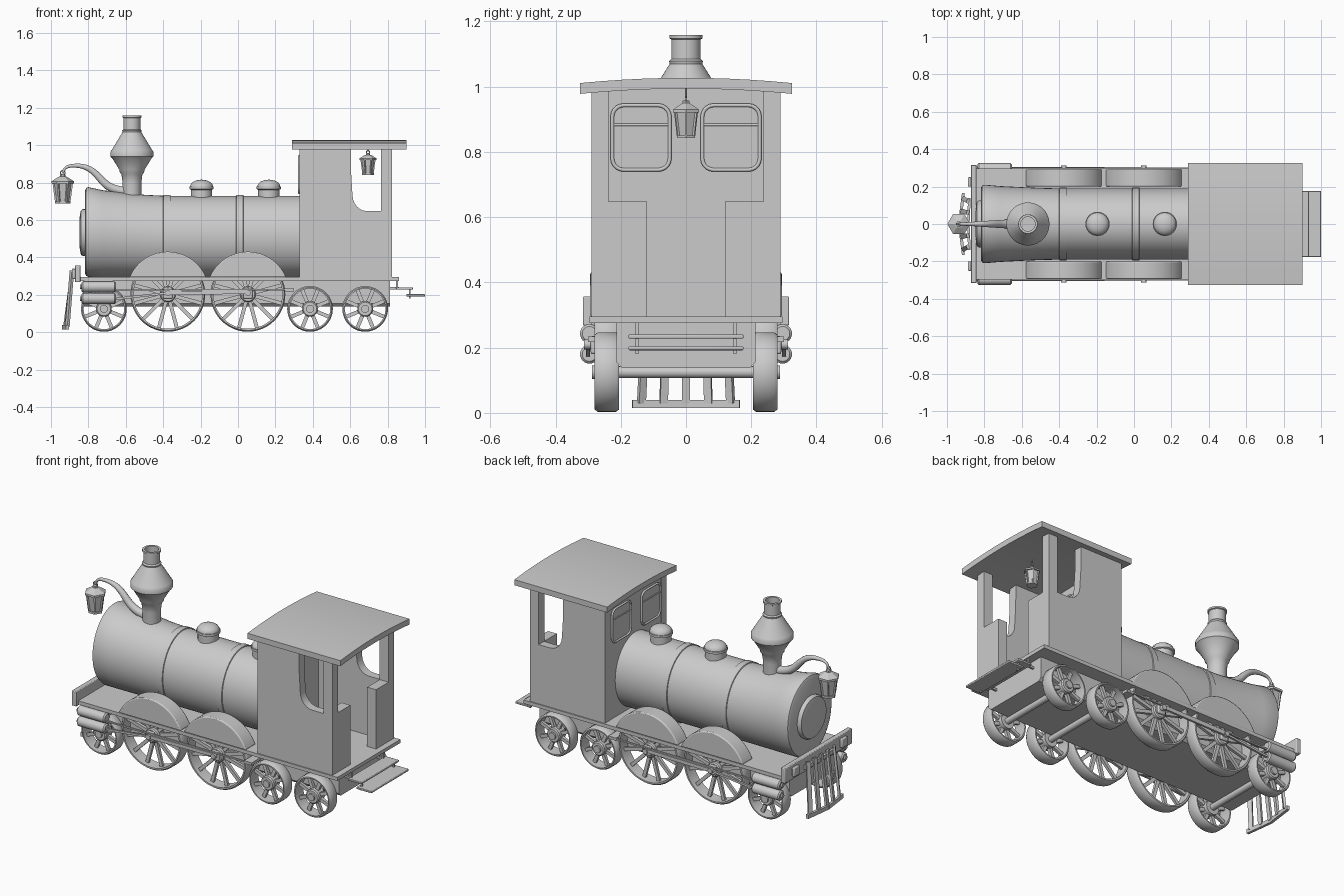
import bpy, bmesh
from math import cos, sin, pi, radians
from mathutils import Vector

if "Cube" in bpy.data.objects:
    bpy.data.objects.remove(bpy.data.objects["Cube"])


def finish(name, bm, mirror=False, bevel=0, smooth=True):
    bmesh.ops.remove_doubles(bm, verts=bm.verts, dist=1e-5)
    bmesh.ops.recalc_face_normals(bm, faces=bm.faces)
    me = bpy.data.meshes.new(name)
    bm.to_mesh(me)
    bm.free()
    if smooth:
        me.shade_smooth()
        me.set_sharp_from_angle(angle=radians(35))
    ob = bpy.data.objects.new(name, me)
    bpy.context.collection.objects.link(ob)
    if bevel:
        m = ob.modifiers.new("bevel", 'BEVEL')
        m.width, m.segments = bevel, 2
    if mirror:
        add_mirror(ob)
    return ob


def add_mirror(ob):
    m = ob.modifiers.new("mirror", 'MIRROR')
    m.use_axis = (False, True, False)


def loft(bm, rings, closed=False):
    vs = [[bm.verts.new(p) for p in r] for r in rings]
    n, pairs = len(vs[0]), list(zip(vs, vs[1:]))
    if closed:
        pairs.append((vs[-1], vs[0]))
    else:
        bm.faces.new(vs[0])
        bm.faces.new(vs[-1])
    for a, b in pairs:
        for i in range(n):
            j = (i + 1) % n
            bm.faces.new((a[i], a[j], b[j], b[i]))


def spin(bm, prof, c, axis='z', n=32, closed=False):
    rings = []
    for r, h in prof:
        r = max(r, 1e-4)
        ring = []
        for i in range(n):
            u, v = r * cos(2 * pi * i / n), r * sin(2 * pi * i / n)
            d = {'z': (u, v, h), 'y': (u, h, v), 'x': (h, u, v)}[axis]
            ring.append(Vector(c) + Vector(d))
        rings.append(ring)
    loft(bm, rings, closed)


def lathe(name, prof, c, axis='z', n=32, mirror=False, smooth=True):
    bm = bmesh.new()
    spin(bm, prof, c, axis, n)
    return finish(name, bm, mirror, smooth=smooth)


def extrude(name, pts, axis, a, b, mirror=False, bevel=0):
    bm = bmesh.new()
    loft(bm, [[(t, u, v) if axis == 'x' else (u, t, v) for u, v in pts] for t in (a, b)])
    return finish(name, bm, mirror, bevel)


def box(name, x, y, z, mirror=False, bevel=0):
    return extrude(name, [(x[0], z[0]), (x[1], z[0]), (x[1], z[1]), (x[0], z[1])], 'y', *y, mirror, bevel)


def add_beam(bm, a, b, w, d, w2=None):
    a, b = Vector(a), Vector(b)
    q = (b - a).to_track_quat('Z', 'Y')
    loft(bm, [[p + q @ Vector((i * s / 2, j * d / 2, 0)) for i, j in ((-1, -1), (1, -1), (1, 1), (-1, 1))]
              for p, s in ((a, w), (b, w2 or w))])


def beams(name, items, mirror=False):
    bm = bmesh.new()
    for it in items:
        add_beam(bm, *it)
    return finish(name, bm, mirror)


def tube(name, pts, r, radii=None, cyclic=False, nurbs=False, mirror=False):
    cu = bpy.data.curves.new(name, 'CURVE')
    cu.dimensions, cu.bevel_depth, cu.bevel_resolution, cu.use_fill_caps = '3D', r, 3, True
    sp = cu.splines.new('NURBS' if nurbs else 'POLY')
    sp.points.add(len(pts) - 1)
    for i, p in enumerate(pts):
        sp.points[i].co = (*p, 1)
        sp.points[i].radius = radii[i] if radii else 1
    sp.use_cyclic_u, sp.use_endpoint_u = cyclic, nurbs
    ob = bpy.data.objects.new(name, cu)
    bpy.context.collection.objects.link(ob)
    if mirror:
        add_mirror(ob)


# Boiler: oval sections resting on the deck, flared towards the front
bm = bmesh.new()
secs = [(-.818, .222, .536), (-.812, .235, .537), (-.80, .24, .536), (-.72, .232, .527), (-.6, .225, .520), (-.5, .22, .515),
        (-.4, .2175, .5125), (-.398, .2225, .5125), (-.362, .2225, .5125), (-.36, .2175, .5125), (-.01, .2175, .5125),
        (-.008, .2225, .5125), (.028, .2225, .5125), (.03, .2175, .5125), (.34, .2175, .5125)]
loft(bm, [[(x, .875 * r * cos(2 * pi * i / 48), c + r * sin(2 * pi * i / 48)) for i in range(48)] for x, r, c in secs])
finish("boiler", bm)
lathe("smokebox_door", [(.125, .02), (.125, -.012), (.118, -.022), (.09, -.028), (0, -.03)], (-.818, 0, .533), 'x', 40)

# Chimney and domes
lathe("chimney", [(.05, .70), (.05, .80), (.056, .845), (.065, .855), (.068, .87), (.105, .93), (.115, .94), (.115, .965),
                  (.108, .975), (.075, 1.03), (.05, 1.07), (.052, 1.078), (.045, 1.085), (.045, 1.145), (.051, 1.148),
                  (.051, 1.158), (.038, 1.158), (.038, 1.12)], (-.567, 0, 0), n=40)
dome = [(.057, .70), (.057, .762), (.065, .766), (.065, .78)]
dome += [(.061 * cos(t * pi / 12), .78 + .036 * sin(t * pi / 12)) for t in range(7)]
for x in (-.195, .165):
    lathe("dome", dome, (x, 0, 0))

# Frame, deck and front beam
extrude("frame", [(-.213, .155), (-.195, .137), (.195, .137), (.213, .155), (.213, .278), (-.213, .278)], 'x', -.83, .812)
box("deck", (-.86, .86), (-.296, .296), (.275, .296))
box("front_beam", (-.872, -.842), (-.316, .316), (.268, .357), bevel=.004)
box("buffer_plate", (-.888, -.87), (.2, .25), (.285, .34), mirror=True, bevel=.005)

# Cab: side walls with curved opening, rear wall with doorway, front wall
side = [(.33, .29), (.77, .29), (.77, .648), (.69, .648)]
side += [(.69 - .078 * sin(t * pi / 12), .735 - .087 * cos(t * pi / 12)) for t in range(1, 7)]
side += [(.605, .85), (.603, .99), (.33, .99)]
extrude("cab_side", side, 'y', .24, .29, mirror=True)
extrude("cab_rear", [(.12, .29), (.29, .29), (.29, .985), (.237, .985), (.237, .648), (.12, .648)], 'x', .765, .823, mirror=True)
box("cab_front", (.332, .36), (-.245, .245), (.29, .995))


def rounded(y0, y1, z0, z1, r):
    cs = ((y1 - r, z1 - r), (y0 + r, z1 - r), (y0 + r, z0 + r), (y1 - r, z0 + r))
    return [(cy + r * cos((k + t / 5) * pi / 2), cz + r * sin((k + t / 5) * pi / 2))
            for k, (cy, cz) in enumerate(cs) for t in range(6)]


# Windows
win = rounded(.05, .226, .745, .943, .035)
extrude("window_pane", win, 'x', .328, .364, mirror=True)
for x in (.327, .364):
    tube("window_frame", [(x, u, v) for u, v in win], .006, cyclic=True, mirror=True)
    tube("window_bar", [(x, .05, .883), (x, .226, .883)], .004, mirror=True)

# Roof
ys = [-.325 + .065 * i for i in range(11)]
arch = lambda y: .016 * (1 - (y / .325) ** 2)
extrude("roof", [(y, .978 + arch(y)) for y in ys] + [(y, 1.011 + arch(y)) for y in reversed(ys)], 'x', .29, .9)


# Wheels: tyre, hub, tapered spokes
def wheel(name, x, r, spokes):
    bm = bmesh.new()
    z, t = r + .003, .014 if r < .15 else .016
    spin(bm, [(r - t, .205), (r - .007, .205), (r, .215), (r, .27), (r - .007, .28), (r - t, .28)], (x, 0, z), 'y', 48, True)
    spin(bm, [(.042, .215), (.042, .272), (.036, .278), (.021, .278), (.021, .288), (0, .288)], (x, 0, z), 'y', 24)
    for i in range(spokes):
        a = 2 * pi * (i + .5) / spokes
        d = Vector((cos(a), 0, sin(a)))
        c = Vector((x, .245, z))
        add_beam(bm, c + d * .035, c + d * (r - t + .003), .02, .02, .014)
    finish(name, bm, True)
    lathe(name + "_axle", [(.018, -.22), (.018, .22)], (x, 0, z), 'y', 16)


for x in (-.717, .385, .68):
    wheel("small_wheel", x, .122, 8)
for x in (-.375, .053):
    wheel("drive_wheel", x, .2, 12)
    # Wheel guard: half disc above the deck
    extrude("wheel_guard", [(x + .221 * cos(a), .21 + .221 * sin(a)) for a in
                            [radians(22.5 + 135 * i / 32) for i in range(33)]], 'y', .2, .294, mirror=True, bevel=.006)
    box("crank", (x - .025, x + .025), (.276, .292), (.18, .236), mirror=True, bevel=.006)
    lathe("crank_pin", [(.015, .28), (.015, .312)], (x, 0, .21), 'y', 16, mirror=True)

# Steam cylinders and rods
for z in (.243, .18):
    lathe("steam_cylinder", [(.012, -.845), (.012, -.837), (.022, -.837), (.029, -.83), (.029, -.66), (.022, -.653), (0, -.653)],
          (0, .296, z), 'x', 24, mirror=True)
beams("side_rods", [((-.66, .3, .178), (-.375, .3, .21), .012, .012), ((-.375, .3, .21), (.053, .3, .215), .012, .02),
                    ((-.66, .296, .225), (.3, .296, .228), .01, .008)], mirror=True)
box("rod_bracket", (.25, .3), (.2, .3), (.218, .234), mirror=True)
box("cylinder_mount", (-.82, -.67), (.2, .29), (.225, .28), mirror=True)

# Cow catcher: slanted bars on a shallow bent foot
items = [((-.888, .94 * y, .33), (-.928 + abs(y) * .12, y * 1.05, .03), .024, .014) for y in (-.13, -.065, 0, .065, .13)]
for s in (-1, 1):
    items.append(((-.933, 0, .027), (-.912, .165 * s, .027), .016, .024))
    items.append(((-.886, 0, .3), (-.88, .14 * s, .3), .014, .024))
beams("cow_catcher", items)

# Rear steps
box("upper_step", (.845, .935), (-.176, .176), (.228, .24), bevel=.003)
box("lower_step", (.9, 1.0), (-.176, .176), (.192, .204), bevel=.003)
beams("step_bracket", [((.81, .15, .235), (.86, .15, .235), .012, .012), ((.85, .15, .28), (.85, .15, .23), .01, .01),
                       ((.918, .15, .235), (.918, .15, .18), .01, .01)], mirror=True)


# Lanterns: six-sided tapered bodies with corner posts, cap and ring
def lantern(name, x, z, s):
    prof = [(0, -.115), (.042, -.115), (.042, -.103), (.035, -.103), (.048, -.008), (.061, -.008), (.061, .004),
            (.026, .026), (.016, .03), (.016, .04), (0, .042)]
    lathe(name, [(r * s, h * s) for r, h in prof], (x, 0, z), n=6, smooth=False)
    ring = []
    for i in range(6):
        d = Vector((cos(i * pi / 3), sin(i * pi / 3), 0)) * s
        ring.append((Vector((x, 0, z - .105 * s)) + d * .037, Vector((x, 0, z - .005 * s)) + d * .05, .009 * s, .009 * s))
    beams(name + "_posts", ring)
    tube(name + "_ring", [(x + .012 * s * cos(a * pi / 6), 0, z + s * (.05 + .012 * sin(a * pi / 6))) for a in range(12)],
         .003 * s, cyclic=True)


lantern("front_lantern", -.937, .803, 1)
lantern("cab_lantern", .695, .927, .74)
tube("cab_lantern_hook", [(.695, 0, .965), (.695, 0, .995)], .003)
tube("lantern_arm", [(-.57, 0, .75), (-.68, 0, .755), (-.74, 0, .83), (-.80, 0, .885), (-.88, 0, .895), (-.93, 0, .885),
                     (-.937, 0, .85)], .02, [1.3, 1.2, 1, .8, .5, .4, .3], nurbs=True)
